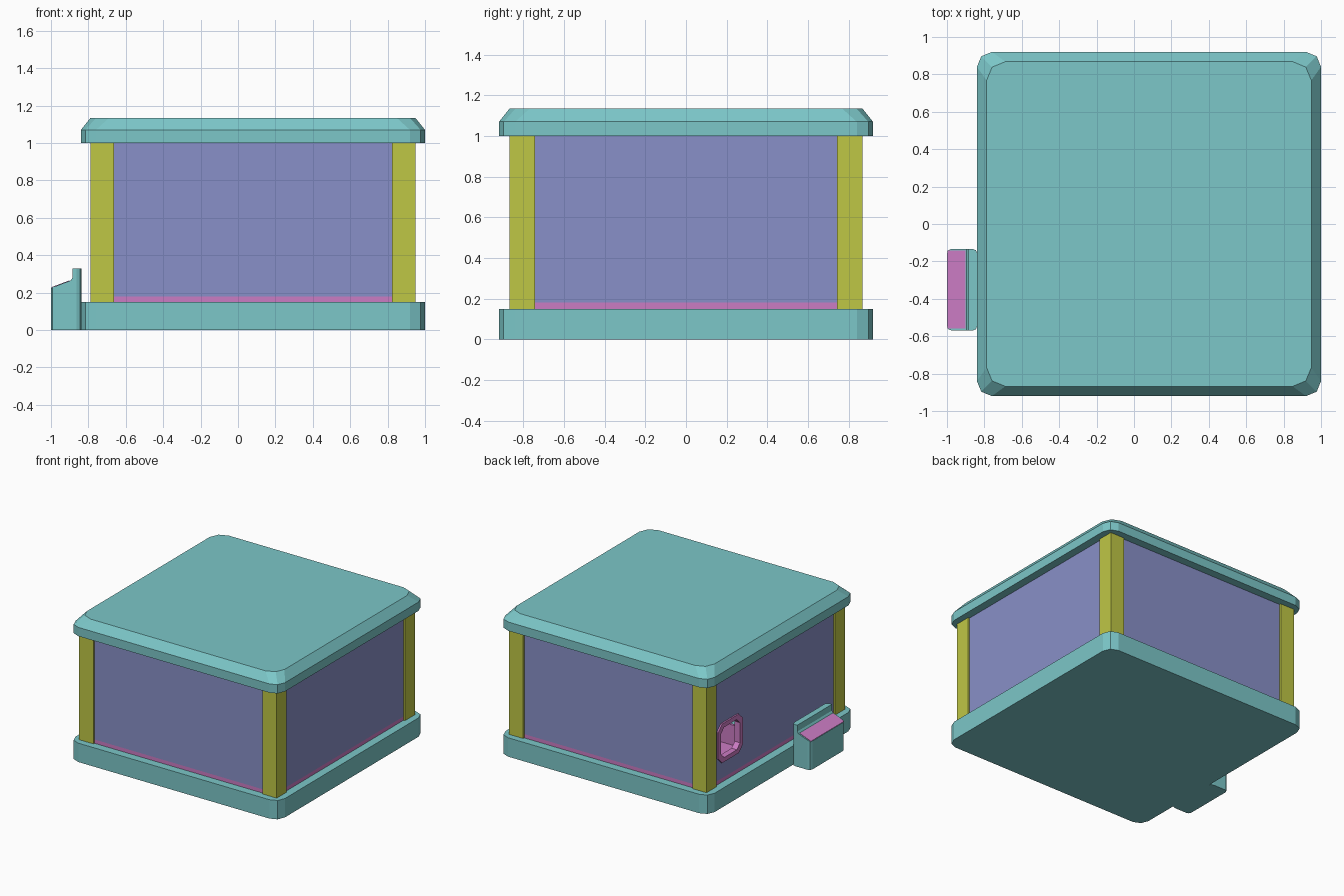
import bpy, bmesh, math
from mathutils import Vector

if "Cube" in bpy.data.objects:
    bpy.data.objects.remove(bpy.data.objects["Cube"])


def material(name, rgb):
    m = bpy.data.materials.new(name)
    m.diffuse_color = (*rgb, 1)
    m.use_nodes = True
    m.node_tree.nodes["Principled BSDF"].inputs["Base Color"].default_value = m.diffuse_color
    return m


TEAL = material("teal", (0.20, 0.57, 0.58))
OLIVE = material("olive", (0.52, 0.57, 0.06))
BLUE = material("glass_blue", (0.25, 0.28, 0.58))
PINK = material("pink", (0.60, 0.20, 0.55))


def loft(name, rings, mat, closed=False):
    """Skin equal-length rings; cap the ends unless the ring sequence is closed."""
    bm = bmesh.new()
    vs = [[bm.verts.new(p) for p in r] for r in rings]
    n = len(rings[0])
    pairs = list(zip(vs, vs[1:])) + ([(vs[-1], vs[0])] if closed else [])
    for a, b in pairs:
        for i in range(n):
            j = (i + 1) % n
            bm.faces.new((a[i], a[j], b[j], b[i]))
    if not closed:
        bm.faces.new(vs[0])
        bm.faces.new(vs[-1])
    bmesh.ops.recalc_face_normals(bm, faces=bm.faces)
    me = bpy.data.meshes.new(name)
    bm.to_mesh(me)
    bm.free()
    me.materials.append(mat)
    ob = bpy.data.objects.new(name, me)
    bpy.context.collection.objects.link(ob)
    return ob


def box(name, x0, x1, y0, y1, z0, z1, mat):
    return loft(name, [[(x0, y0, z), (x1, y0, z), (x1, y1, z), (x0, y1, z)]
                       for z in (z0, z1)], mat)


def rounded(cu, cv, hu, hv, r, seg=2):
    """Rounded rectangle outline as (u, v) points."""
    pts = []
    for k, (su, sv) in enumerate([(1, 1), (-1, 1), (-1, -1), (1, -1)]):
        for s in range(seg + 1):
            a = math.pi / 2 * (k + s / seg)
            pts.append((cu + su * (hu - r) + r * math.cos(a),
                        cv + sv * (hv - r) + r * math.sin(a)))
    return pts


def slab(cx, half, r, z):
    return [(u, v, z) for u, v in rounded(cx, 0, half, half, r)]


CX = 0.08  # centre of the cabinet in x

# Base and roof
loft("base", [slab(CX, 0.92, 0.08, 0), slab(CX, 0.92, 0.08, 0.15)], TEAL)
loft("roof", [slab(CX, 0.92, 0.08, 1.0), slab(CX, 0.92, 0.08, 1.07),
              slab(CX, 0.868, 0.10, 1.135)], TEAL)

# Corner posts
P, W = 0.868, 0.125
for sx in (-1, 1):
    for sy in (-1, 1):
        xs = sorted((CX + sx * P, CX + sx * (P - W)))
        ys = sorted((sy * P, sy * (P - W)))
        box("corner_post", *xs, *ys, 0.15, 1.0, OLIVE)

# Glass walls with a pink sill under each
I, S, T = 0.855, P - W, 0.03
walls = {}
for side, sg in (("front", -1), ("back", 1)):
    ys = sorted((sg * I, sg * (I - T)))
    box(side + "_wall", CX - S, CX + S, *ys, 0.18, 1.0, BLUE)
    box(side + "_sill", CX - S, CX + S, *ys, 0.15, 0.18, PINK)
for side, sg in (("left", -1), ("right", 1)):
    xs = sorted((CX + sg * I, CX + sg * (I - T)))
    walls[side] = box(side + "_wall", *xs, -S, S, 0.18, 1.0, BLUE)
    box(side + "_sill", *xs, -S, S, 0.15, 0.18, PINK)

# Hatch opening cut through the left wall
HY, HZ = 0.565, 0.465


def hatch(half, r, x):
    return [(x, u, v) for u, v in rounded(HY, HZ, half, half, r, 1)]


cutter = loft("hatch_cutter", [hatch(0.14, 0.05, -0.9), hatch(0.14, 0.05, -0.6)], PINK)
cutter.hide_render = True
cutter.hide_viewport = True
mod = walls["left"].modifiers.new("hatch", "BOOLEAN")
mod.object = cutter
mod.operation = "DIFFERENCE"
mod.solver = "EXACT"

# Hatch frame and the chute behind it
loft("hatch_frame", [hatch(0.155, 0.05, -0.74), hatch(0.155, 0.05, -0.787),
                     hatch(0.12, 0.04, -0.787), hatch(0.12, 0.04, -0.74)],
     PINK, closed=True)
box("chute_floor", -0.74, -0.40, 0.36, 0.74, 0.15, 0.30, PINK)
box("chute_back", -0.42, -0.40, 0.36, 0.74, 0.30, 0.46, PINK)
box("chute_side", -0.74, -0.40, 0.34, 0.36, 0.15, 0.46, PINK)

# Control desk on the left side, with rounded upright corners
profile = [(-1, 0), (-1, 0.225), (-0.895, 0.265), (-0.885, 0.28),
           (-0.885, 0.33), (-0.838, 0.33), (-0.838, 0)]
desk = loft("control_desk", [[(x, y, z) for x, z in profile]
                             for y in (-0.57, -0.133)], TEAL)
bm = bmesh.new()
bm.from_mesh(desk.data)
uprights = [e for e in bm.edges
            if abs((e.verts[0].co - e.verts[1].co).normalized().z) > 0.99
            and (e.verts[0].co.x < -0.99 or e.verts[0].co.x > -0.85)]
bmesh.ops.bevel(bm, geom=uprights, offset=0.025, segments=2, profile=0.5,
                affect="EDGES")
bm.to_mesh(desk.data)
bm.free()

# Sloping control panel on the desk
strip = [(-0.998, 0.224), (-0.998, 0.229), (-0.9, 0.266), (-0.9, 0.26)]
loft("control_panel", [[(x, y, z) for x, z in strip] for y in (-0.56, -0.143)], PINK)
